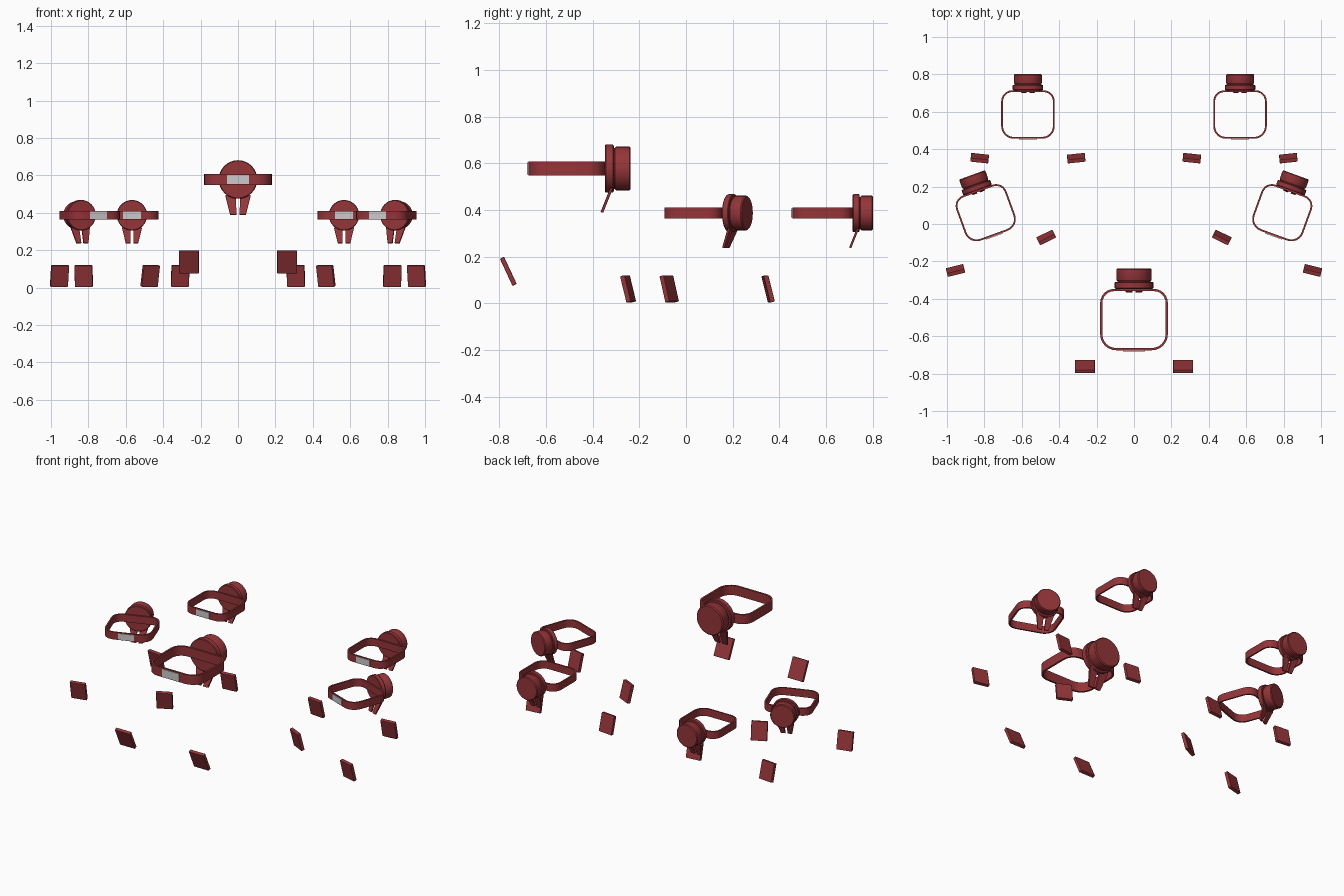
import bpy, bmesh
from math import radians, sin, cos, pi
from mathutils import Matrix, Vector

if "Cube" in bpy.data.objects:
    bpy.data.objects.remove(bpy.data.objects["Cube"])

red = bpy.data.materials.new("dark_red")
red.diffuse_color = (0.3, 0.035, 0.04, 1)
red.use_nodes = True
red.node_tree.nodes["Principled BSDF"].inputs["Base Color"].default_value = red.diffuse_color


def finish(name, bm, matrix, mat=red, bevel=0.0, smooth=True):
    bmesh.ops.recalc_face_normals(bm, faces=bm.faces)
    me = bpy.data.meshes.new(name)
    bm.to_mesh(me)
    bm.free()
    ob = bpy.data.objects.new(name, me)
    bpy.context.collection.objects.link(ob)
    ob.matrix_world = matrix
    if mat:
        me.materials.append(mat)
    if bevel:
        mod = ob.modifiers.new("bevel", "BEVEL")
        mod.width = bevel
        mod.segments = 2
    if smooth:
        bpy.ops.object.select_all(action="DESELECT")
        ob.select_set(True)
        bpy.context.view_layer.objects.active = ob
        bpy.ops.object.shade_smooth_by_angle(angle=radians(35))
    return ob


def box(name, size, matrix, mat=red, bevel=0.0):
    bm = bmesh.new()
    bmesh.ops.create_cube(bm, size=1)
    bmesh.ops.scale(bm, vec=size, verts=bm.verts)
    return finish(name, bm, matrix, mat, bevel, False)


def rounded_outline(hw, y0, y1, rf, rb, n=6):
    """Rounded rectangle, front corners rf and back corners rb."""
    pts = []
    for cx, cy, r, a0 in ((hw - rb, y1 - rb, rb, 0), (-hw + rb, y1 - rb, rb, 90),
                          (-hw + rf, y0 + rf, rf, 180), (hw - rf, y0 + rf, rf, 270)):
        for i in range(n + 1):
            a = radians(a0 + 90 * i / n)
            pts.append((cx + r * cos(a), cy + r * sin(a)))
    return pts


def belt(matrix):
    bm = bmesh.new()
    t, h = 0.012, 0.03
    outer = rounded_outline(0.181, -0.328, 0.0, 0.085, 0.075)
    inner = rounded_outline(0.181 - t, -0.328 + t, -t, 0.085 - t, 0.075 - t)
    rings = [[bm.verts.new((x, y, z)) for x, y in pts]
             for pts, z in ((outer, -h), (outer, h), (inner, h), (inner, -h))]
    n = len(outer)
    for k in range(4):
        a, b = rings[k], rings[(k + 1) % 4]
        for i in range(n):
            j = (i + 1) % n
            bm.faces.new((a[i], a[j], b[j], b[i]))
    finish("belt", bm, matrix)


def bow_drum(matrix):
    # flange, narrow groove and drum, lathed about the y axis
    profile = [(0.099, 0.0), (0.103, 0.004), (0.103, 0.033), (0.099, 0.037),
               (0.088, 0.038), (0.088, 0.042), (0.092, 0.045), (0.094, 0.049),
               (0.094, 0.104), (0.088, 0.11)]
    n = 32
    bm = bmesh.new()
    rings = [[bm.verts.new((r * cos(2 * pi * i / n), y, r * sin(2 * pi * i / n)))
              for i in range(n)] for r, y in profile]
    for a, b in zip(rings, rings[1:]):
        for i in range(n):
            j = (i + 1) % n
            bm.faces.new((a[i], a[j], b[j], b[i]))
    bm.faces.new(rings[0])
    bm.faces.new(rings[-1])
    finish("bow_drum", bm, matrix)


def tail(matrix, s):
    # tapered ribbon hanging below the drum, leaning forward
    outline = [(0.010, 0.034, -0.085), (0.068, 0.034, -0.085),
               (0.042, -0.008, -0.190), (0.009, -0.008, -0.190)]
    bm = bmesh.new()
    back = [bm.verts.new((s * x, y, z)) for x, y, z in outline]
    front = [bm.verts.new((s * x, y - 0.012, z + 0.003)) for x, y, z in outline]
    bm.faces.new(back)
    bm.faces.new(front)
    for i in range(4):
        j = (i + 1) % 4
        bm.faces.new((back[i], back[j], front[j], front[i]))
    finish("bow_tail", bm, matrix, smooth=False)


def sash(origin, scale, angle):
    m = (Matrix.Translation(origin) @ Matrix.Rotation(radians(angle), 4, "Z")
         @ Matrix.Scale(scale, 4))
    belt(m)
    bow_drum(m)
    for s in (-1, 1):
        tail(m, s)
    # grey clasp on the belt front
    box("clasp", (0.12, 0.012, 0.05), m @ Matrix.Translation((0, -0.328, 0)), None)


def plates(origin, angle, offset, size, lean, splay):
    # pair of leaning plates in front of the sash
    base = Matrix.Translation(origin) @ Matrix.Rotation(radians(angle), 4, "Z")
    for s in (-1, 1):
        m = (base @ Matrix.Translation((s * offset[0], offset[1], offset[2]))
             @ Matrix.Rotation(radians(s * splay), 4, "Z")
             @ Matrix.Rotation(radians(lean), 4, "X"))
        box("plate", size, m, red, 0.003)


# large centre set
sash((0, -0.347, 0.578), 1.0, 0)
plates((0, -0.347, 0), 0, (0.262, -0.415, 0.137), (0.106, 0.02, 0.128), 25, 0)

# four smaller sets, mirrored left and right
for side in (-1, 1):
    for x, y, ang in ((0.567, 0.715, 0), (0.836, 0.181, 20)):
        sash((side * x, y, 0.387), 0.79, -side * ang)
        plates((side * x, y, 0), -side * ang, (0.258, -0.363, 0.062),
               (0.096, 0.021, 0.116), 14, 6)
